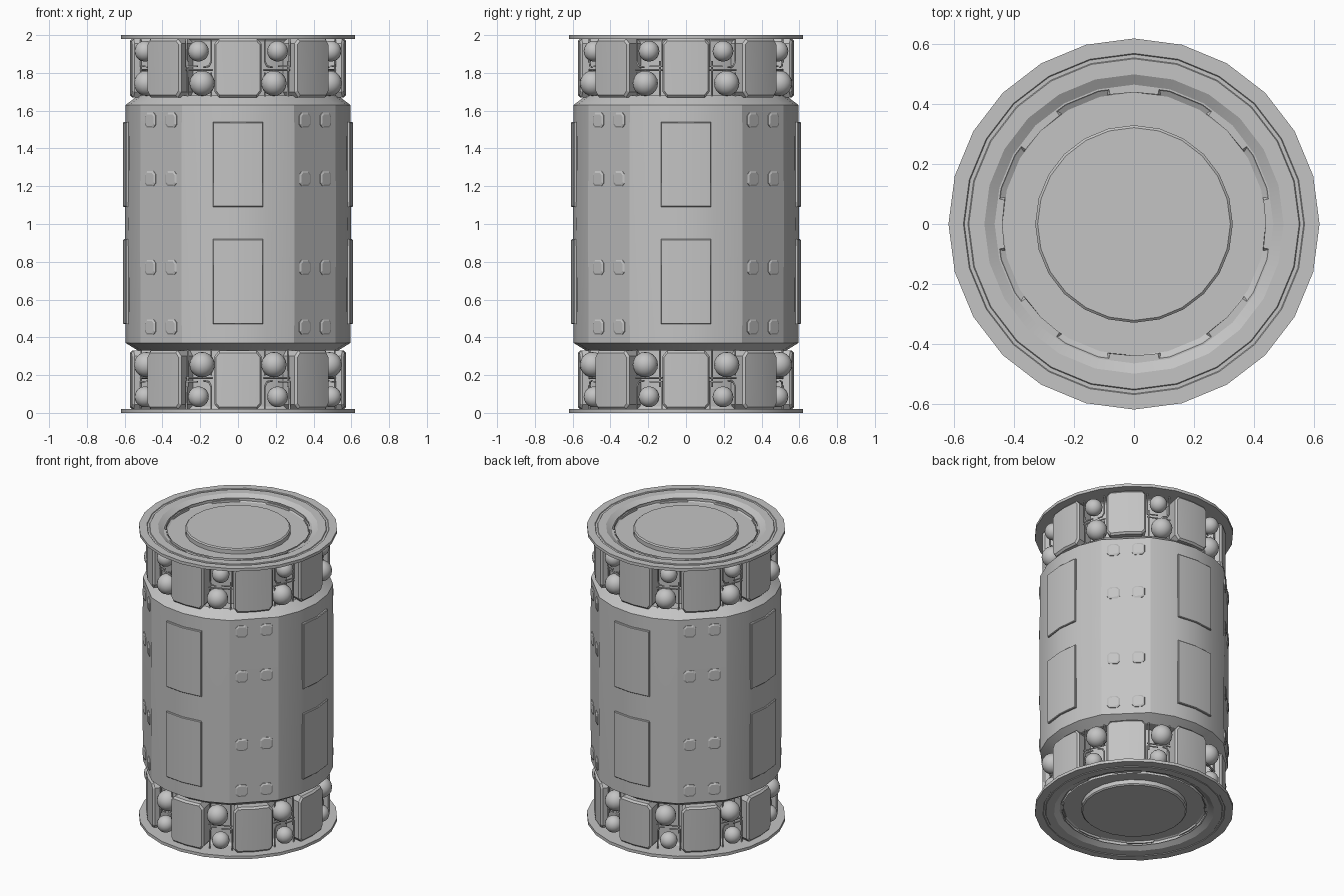
import bpy, bmesh, math
from mathutils import Matrix, Vector

if "Cube" in bpy.data.objects:
    bpy.data.objects.remove(bpy.data.objects["Cube"])

SEG = 24
grey = bpy.data.materials.new("light_grey")
grey.diffuse_color = (0.55, 0.55, 0.55, 1)
grey.use_nodes = True
grey.node_tree.nodes["Principled BSDF"].inputs["Base Color"].default_value = grey.diffuse_color


def finish(bm, name, angle=20):
    bmesh.ops.recalc_face_normals(bm, faces=bm.faces)
    me = bpy.data.meshes.new(name)
    bm.to_mesh(me)
    bm.free()
    me.materials.append(grey)
    ob = bpy.data.objects.new(name, me)
    bpy.context.collection.objects.link(ob)
    bpy.ops.object.select_all(action='DESELECT')
    ob.select_set(True)
    bpy.context.view_layer.objects.active = ob
    bpy.ops.object.shade_smooth_by_angle(angle=math.radians(angle))
    return ob


def lathe(profile, name, flat_corners=False):
    """Revolve (r, z) points; optionally flatten the four diagonal corners."""
    bm = bmesh.new()
    rings = []
    for r, z in profile:
        if r == 0:
            rings.append([bm.verts.new((0, 0, z))] * SEG)
            continue
        ring = []
        for k in range(SEG):
            rr = r
            if flat_corners and k % 6 == 3:
                rr = r * math.cos(math.pi / 12)
            a = 2 * math.pi * k / SEG
            ring.append(bm.verts.new((rr * math.cos(a), rr * math.sin(a), z)))
        rings.append(ring)
    for p, q in zip(rings, rings[1:]):
        for k in range(SEG):
            j = (k + 1) % SEG
            vs = list(dict.fromkeys([p[k], p[j], q[j], q[k]]))
            bm.faces.new(vs)
    return finish(bm, name)


def curved_plate(bm, rot, outline, r_in, r_out, bevel):
    """Plate wrapped round the axis; outline is (degrees, z), facing -y then turned by rot."""
    def pt(r, a, z):
        t = math.radians(a + rot)
        return bm.verts.new((r * math.sin(t), -r * math.cos(t), z))
    n = len(outline)
    inner = [pt(r_in, a, z) for a, z in outline]
    outer = [pt(r_out, a, z) for a, z in outline]
    mid = [i for i, p in enumerate(outline) if p[0] == 0]
    front = []
    for ring in (inner, outer):
        i, j = mid
        for loop in (ring[i:j + 1], ring[j:] + ring[:i + 1]):
            f = bm.faces.new(loop)
            if ring is outer:
                front.append(f)
    for k in range(n):
        bm.faces.new((inner[k], inner[(k + 1) % n], outer[(k + 1) % n], outer[k]))
    if bevel:
        edges = {e for f in front for e in f.edges
                 if not all(g in front for g in e.link_faces)}
        bmesh.ops.bevel(bm, geom=list(edges), offset=bevel, segments=1, affect='EDGES')


# Main body with flattened diagonals and a faint seam ridge at mid height
lathe([(0.45, 0.33), (0.53, 0.33), (0.595, 0.37), (0.599, 1.0),
       (0.595, 1.63), (0.53, 1.68), (0.45, 1.68)], "main_body", True)

# Inner core running between the end caps
lathe([(0.45, 0.01), (0.45, 1.99)], "inner_core")

# End caps: flange, thin groove, dished recess and raised centre disc
cap = [(0.44, 1.95), (0.46, 1.98), (0.62, 1.98), (0.62, 2.0), (0.57, 2.0),
       (0.567, 1.996), (0.555, 1.996), (0.552, 2.0), (0.5, 2.0), (0.44, 1.965),
       (0.33, 1.965), (0.33, 1.993), (0.322, 2.0), (0, 2.0)]
lathe(cap, "top_cap")
lathe([(r, 2 - z) for r, z in cap], "bottom_cap")

# Equipment boxes around each end
for name, flip in (("bottom_boxes", False), ("top_boxes", True)):
    bm = bmesh.new()
    line = [(0, 0.02), (10.5, 0.02), (12.8, 0.045), (12.8, 0.30), (10.3, 0.33),
            (0, 0.33), (-10.3, 0.33), (-12.8, 0.30), (-12.8, 0.045), (-10.5, 0.02)]
    if flip:
        line = [(a, 2 - z) for a, z in line]
    for k in range(8):
        curved_plate(bm, 45 * k, line, 0.44, 0.573, 0.012)
    finish(bm, name)

# Curved raised panels on the four sides
bm = bmesh.new()
for z0, z1 in ((0.47, 0.92), (1.09, 1.54)):
    for k in range(4):
        curved_plate(bm, 90 * k, [(0, z0), (12.7, z0), (12.7, z1), (0, z1),
                                  (-12.7, z1), (-12.7, z0)], 0.57, 0.608, 0.004)
finish(bm, "side_panels")

# Small octagonal studs on the flattened diagonals
bm = bmesh.new()
for k in range(4):
    rot = Matrix.Rotation(math.radians(45 + 90 * k), 4, 'Z')
    for u in (-0.078, 0.078):
        for z in (0.455, 0.77, 1.24, 1.55):
            rings = []
            for h, y in ((0.04, 0.57), (0.04, 0.58), (0.031, 0.585)):
                c = h * 0.6
                pts = [(h, c), (c, h), (-c, h), (-h, c), (-h, -c), (-c, -h), (c, -h), (h, -c)]
                rings.append([bm.verts.new(rot @ Vector((u + a, -y, z + b))) for a, b in pts])
            for p, q in zip(rings, rings[1:]):
                for i in range(8):
                    bm.faces.new((p[i], p[(i + 1) % 8], q[(i + 1) % 8], q[i]))
            bm.faces.new(rings[0])
            bm.faces.new(rings[-1])
finish(bm, "studs")


# Gap positions, mirrored across x, y and z
def place(sx, sy, top, r, deg, z):
    a = math.radians(deg)
    return Vector((sx * r * math.sin(a), -sy * r * math.cos(a), 2 - z if top else z))


gaps = [(sx, sy, top, base) for sx in (-1, 1) for sy in (-1, 1)
        for top in (False, True) for base in (0, 45)]

# Spherical tanks, one large and one small per gap
bm = bmesh.new()
for sx, sy, top, base in gaps:
    for deg, z, rad in ((21, 0.255, 0.067), (23.3, 0.085, 0.055)):
        bmesh.ops.create_uvsphere(bm, u_segments=16, v_segments=10, radius=rad,
                                  matrix=Matrix.Translation(place(sx, sy, top, 0.53, base + deg, z)))
finish(bm, "tanks", 40)

# Thin pipes between the tanks
paths = [[(15.5, 0.02), (15.5, 0.14), (17, 0.165), (20, 0.17)],
         [(15, 0.185), (31, 0.185)],
         [(30, 0.14), (30, 0.36)],
         [(24, 0.165), (31, 0.165), (31, 0.02)],
         [(15.5, 0.2), (15.5, 0.34)]]
bm = bmesh.new()
for sx, sy, top, base in gaps:
    for path in paths:
        pts = [place(sx, sy, top, 0.53, base + d, z) for d, z in path]
        for a, b in zip(pts, pts[1:]):
            d = b - a
            m = Matrix.Translation((a + b) / 2) @ d.to_track_quat('Z', 'Y').to_matrix().to_4x4()
            bmesh.ops.create_cone(bm, cap_ends=True, segments=6, radius1=0.005, radius2=0.005,
                                  depth=d.length + 0.004, matrix=m)
finish(bm, "pipes", 65)
